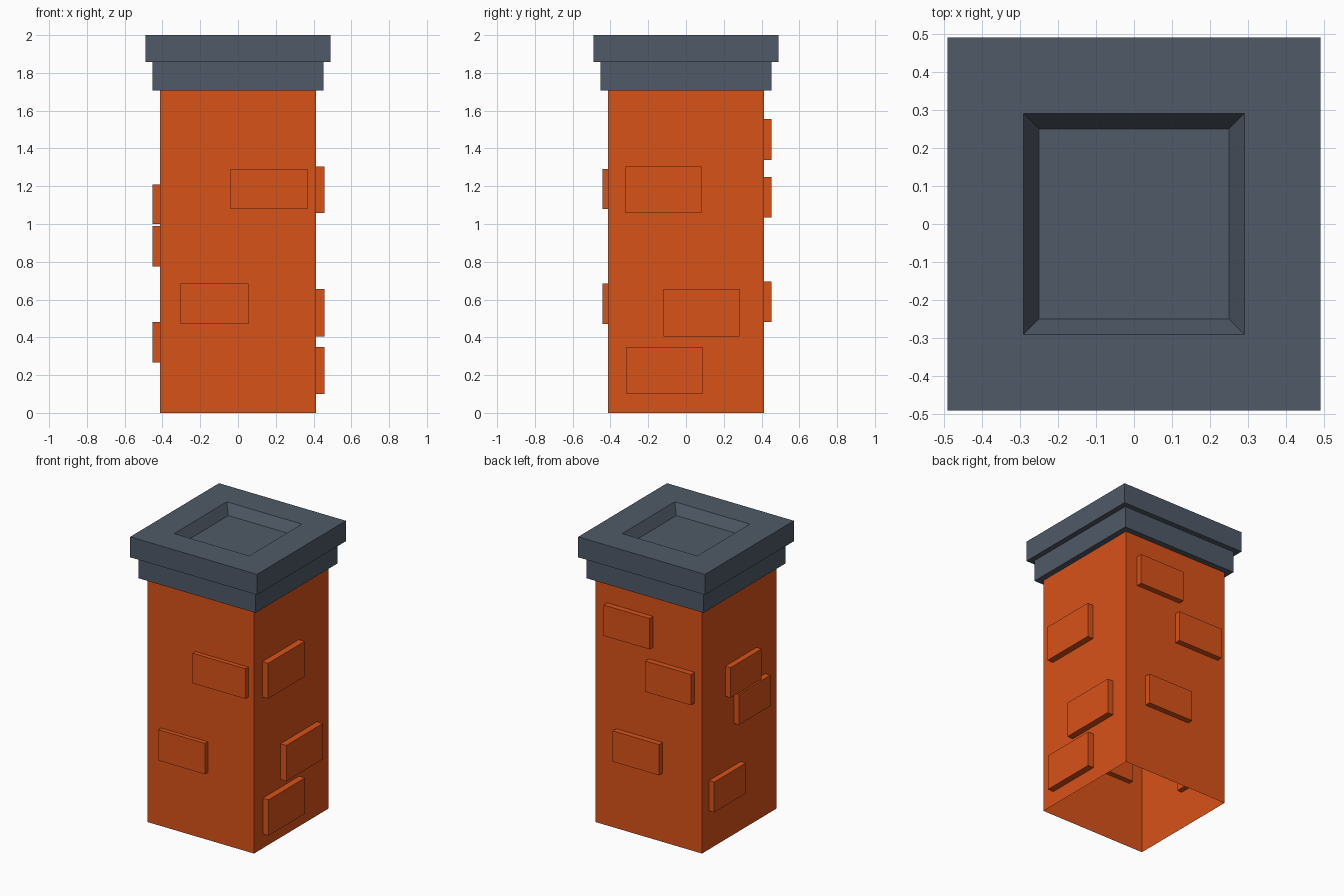
import bpy, bmesh

if "Cube" in bpy.data.objects:
    bpy.data.objects.remove(bpy.data.objects["Cube"])


def material(name, rgb):
    m = bpy.data.materials.new(name)
    m.diffuse_color = (*rgb, 1)
    m.use_nodes = True
    m.node_tree.nodes["Principled BSDF"].inputs["Base Color"].default_value = m.diffuse_color
    return m


BRICK = material("brick orange", (0.694, 0.085, 0.0096))
SLATE = material("slate grey", (0.080, 0.102, 0.136))


def finish(bm, name, mat):
    me = bpy.data.meshes.new(name)
    bm.to_mesh(me)
    bm.free()
    me.materials.append(mat)
    ob = bpy.data.objects.new(name, me)
    bpy.context.collection.objects.link(ob)
    return ob


def box_mesh(lo, hi):
    bm = bmesh.new()
    bmesh.ops.create_cube(bm, size=1)
    for v in bm.verts:
        v.co = [(a + b) / 2 + c * (b - a) for a, b, c in zip(lo, hi, v.co)]
    bm.normal_update()
    return bm


# Chimney stack: four thin walls, open at both ends
bm = box_mesh((-0.412, -0.412, 0), (0.412, 0.412, 1.71))
bmesh.ops.delete(bm, geom=[f for f in bm.faces if abs(f.normal.z) > 0.5],
                 context='FACES_ONLY')
finish(bm, "chimney_stack", BRICK)

# Lower cap tier
finish(box_mesh((-0.453, -0.453, 1.707), (0.453, 0.453, 1.857)),
       "cap_lower_tier", SLATE)

# Upper cap tier with a sloped recess in the top
bm = box_mesh((-0.49, -0.49, 1.857), (0.49, 0.49, 2.0))
top = max(bm.faces, key=lambda f: f.calc_center_median().z)
for half, z in ((0.29, 2.0), (0.25, 1.93)):
    bmesh.ops.inset_region(bm, faces=[top], thickness=0.02)
    for v in top.verts:
        v.co = (half if v.co.x > 0 else -half, half if v.co.y > 0 else -half, z)
finish(bm, "cap_upper_tier", SLATE)

# Raised bricks, through the wall: (start, end along wall, bottom, top)
BRICKS = {
    "front": [(-0.04, 0.368, 1.08, 1.29), (-0.305, 0.055, 0.47, 0.685)],
    "right": [(-0.32, 0.083, 1.058, 1.305), (-0.12, 0.283, 0.405, 0.655),
              (-0.315, 0.087, 0.10, 0.35)],
    "back": [(-0.035, 0.32, 1.34, 1.555), (-0.355, 0.0, 1.035, 1.25),
             (-0.108, 0.25, 0.48, 0.695)],
    "left": [(-0.19, 0.155, 1.0, 1.21), (-0.285, 0.06, 0.775, 0.99),
             (-0.015, 0.335, 0.268, 0.48)],
}
DEPTH = {"front": (-0.443, -0.375), "right": (0.375, 0.457),
         "back": (0.375, 0.452), "left": (-0.452, -0.375)}
for side, rows in BRICKS.items():
    d0, d1 = DEPTH[side]
    for i, (a, b, z0, z1) in enumerate(rows, 1):
        if side in ("front", "back"):
            bm = box_mesh((a, d0, z0), (b, d1, z1))
        else:
            bm = box_mesh((d0, a, z0), (d1, b, z1))
        finish(bm, f"{side}_brick_{i}", BRICK)
